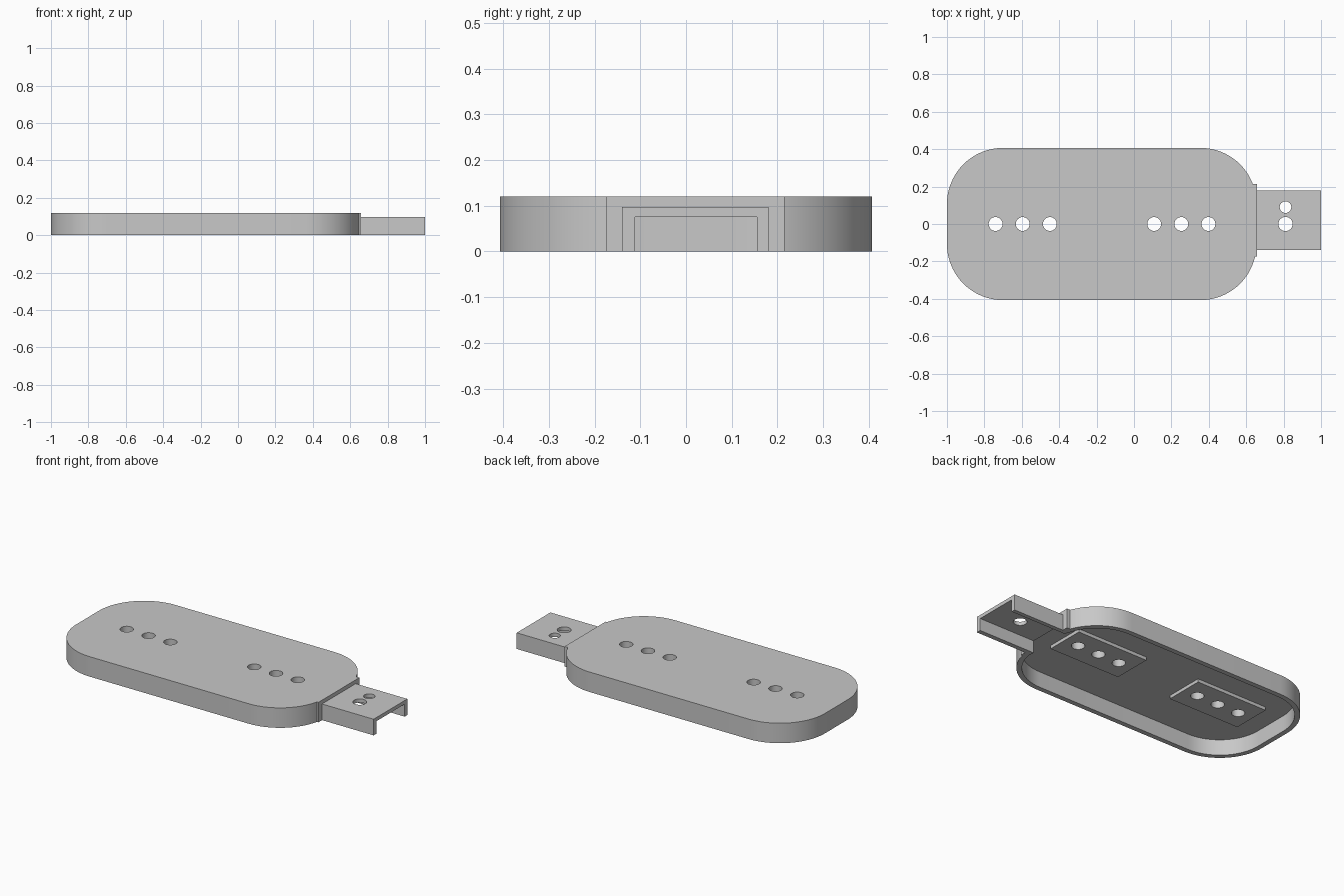
import bpy, bmesh, math

old = bpy.data.objects.get("Cube")
if old:
    bpy.data.objects.remove(old, do_unlink=True)

grey = bpy.data.materials.new("plain grey")
grey.use_nodes = True
grey.diffuse_color = (0.58, 0.58, 0.58, 1)
grey.node_tree.nodes["Principled BSDF"].inputs["Base Color"].default_value = (0.58, 0.58, 0.58, 1)


def prism(name, outline, z0, z1):
    """Extrude a flat outline from z0 to z1."""
    bm = bmesh.new()
    face = bm.faces.new([bm.verts.new((x, y, z0)) for x, y in outline])
    top = bmesh.ops.extrude_face_region(bm, geom=[face])["geom"]
    bmesh.ops.translate(bm, vec=(0, 0, z1 - z0),
                        verts=[v for v in top if isinstance(v, bmesh.types.BMVert)])
    bmesh.ops.recalc_face_normals(bm, faces=bm.faces)
    mesh = bpy.data.meshes.new(name)
    bm.to_mesh(mesh)
    bm.free()
    mesh.materials.append(grey)
    ob = bpy.data.objects.new(name, mesh)
    bpy.context.collection.objects.link(ob)
    return ob


def box(name, x0, x1, y0, y1, z0, z1):
    return prism(name, [(x0, y0), (x1, y0), (x1, y1), (x0, y1)], z0, z1)


def rounded(x0, x1, y, r, steps=20):
    """Rounded rectangle outline, symmetric in y."""
    pts = []
    corners = [(x1 - r, y - r), (x0 + r, y - r), (x0 + r, r - y), (x1 - r, r - y)]
    for q, (cx, cy) in enumerate(corners):
        for i in range(steps + 1):
            a = (q + i / steps) * math.pi / 2
            pts.append((cx + r * math.cos(a), cy + r * math.sin(a)))
    return pts


def hole(x, y, r):
    ring = [(x + r * math.cos(i * math.tau / 32), y + r * math.sin(i * math.tau / 32))
            for i in range(32)]
    return prism("hole_cutter", ring, -0.1, 0.3)


def combine(target, tool, operation):
    """Apply a boolean and drop the tool."""
    tool.hide_render = True
    mod = target.modifiers.new(operation, "BOOLEAN")
    mod.operation, mod.solver, mod.object = operation, "EXACT", tool
    bpy.context.view_layer.objects.active = target
    bpy.ops.object.modifier_apply(modifier=mod.name)
    bpy.data.objects.remove(tool, do_unlink=True)


# Hollow cover with a squared neck where the connector leaves it
FLOOR = 0.096
cover = prism("cover", rounded(-1, 0.655, 0.407, 0.3), 0, 0.12)
combine(cover, box("neck", 0.58, 0.657, -0.175, 0.215, 0, 0.12), "UNION")
combine(cover, prism("cavity", rounded(-0.97, 0.625, 0.377, 0.27), -0.1, FLOOR), "DIFFERENCE")
combine(cover, box("slot", 0.6, 0.8, -0.14, 0.18, -0.1, FLOOR), "DIFFERENCE")

# Raised pads inside the cover, each with three round holes
parts = [cover]
for side, cx in (("left", 0.253), ("right", -0.595)):
    pad = box(side + "_light_pad", cx - 0.24, cx + 0.24, -0.12, 0.12, 0.076, FLOOR)
    for dx in (-0.145, 0, 0.145):
        for part in (cover, pad):
            combine(part, hole(cx + dx, 0, 0.037), "DIFFERENCE")
    parts.append(pad)

# Connector: channel open below and at its end
connector = box("connector_shell", 0.62, 1, -0.14, 0.18, 0, 0.097)
combine(connector, box("channel", 0.5, 1.1, -0.112, 0.155, -0.1, 0.075), "DIFFERENCE")
combine(connector, hole(0.81, 0, 0.038), "DIFFERENCE")
combine(connector, hole(0.81, 0.09, 0.031), "DIFFERENCE")
parts.append(connector)

# Smooth round walls, crisp edges
for ob in parts:
    bpy.ops.object.select_all(action="DESELECT")
    ob.select_set(True)
    bpy.context.view_layer.objects.active = ob
    bpy.ops.object.shade_smooth_by_angle(angle=math.radians(30))
